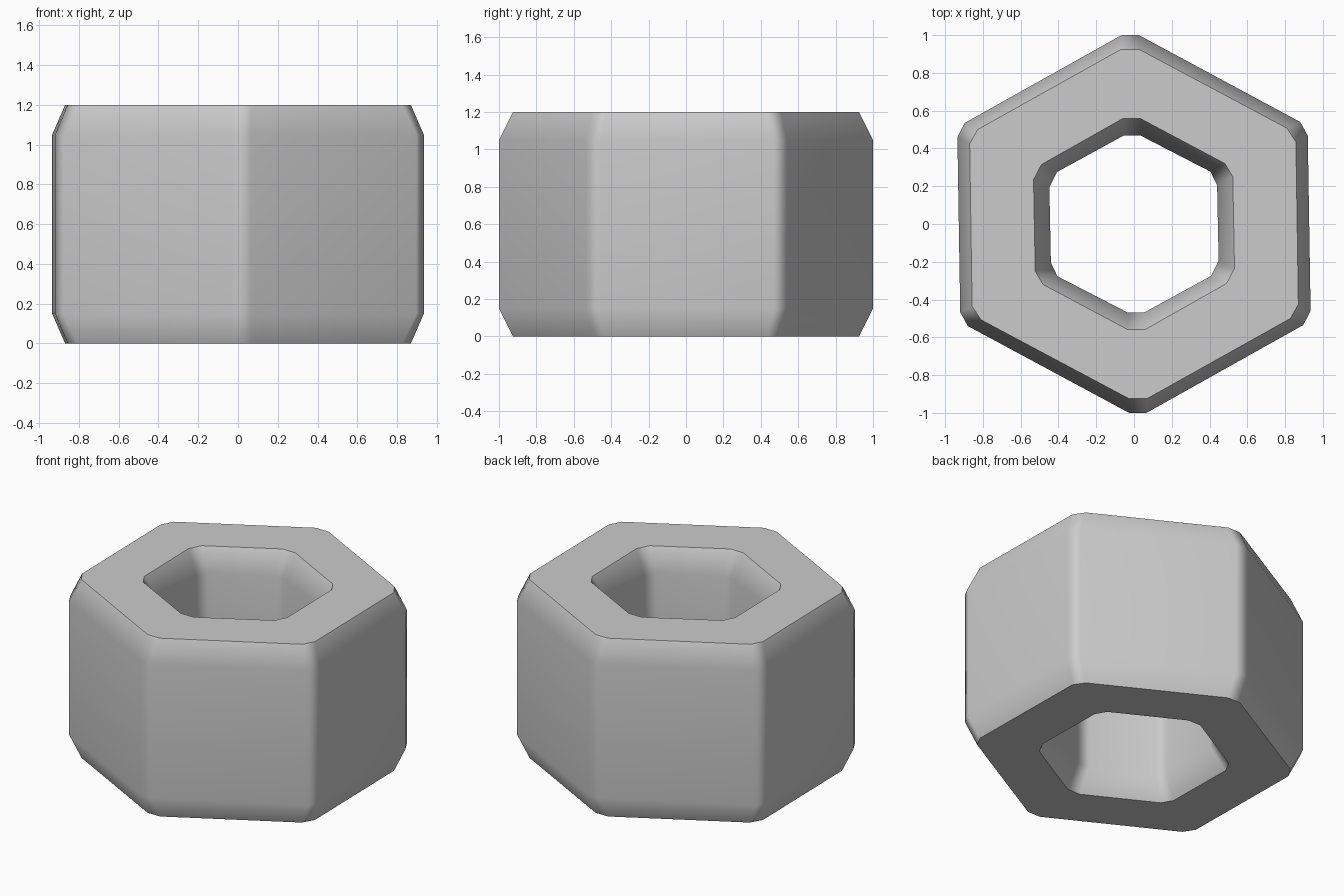
import bpy, bmesh, math

cube = bpy.data.objects.get("Cube")
if cube:
    bpy.data.objects.remove(cube, do_unlink=True)

HEIGHT, CHAMFER = 1.2, 0.15

# Half outlines: three blunted corners each, completed by a half turn
outer_side = [(0.935, -0.46), (0.92, 0.468), (0.88, 0.54), (0.026, 1.0), (-0.066, 1.0), (-0.896, 0.535)]
outer_rim = [(0.87, -0.425), (0.857, 0.435), (0.81, 0.507), (0.026, 0.925), (-0.068, 0.925), (-0.828, 0.5)]
hole_rim = [(0.532, -0.235), (0.523, 0.25), (0.482, 0.32), (0.035, 0.558), (-0.06, 0.558), (-0.49, 0.315)]
hole_side = [(0.448, -0.195), (0.44, 0.205), (0.405, 0.277), (0.035, 0.468), (-0.055, 0.468), (-0.408, 0.275)]

# Closed cross-section from outside bottom, up, through the hole and back
sections = [
    (outer_rim, 0), (outer_side, CHAMFER),
    (outer_side, HEIGHT - CHAMFER), (outer_rim, HEIGHT),
    (hole_rim, HEIGHT), (hole_side, HEIGHT - CHAMFER),
    (hole_side, CHAMFER), (hole_rim, 0),
]


def ring(bm, half, z):
    outline = half + [(-x, -y) for x, y in half]
    return [bm.verts.new((x, y, z)) for x, y in outline]


# Hexagonal nut body
bm = bmesh.new()
rings = [ring(bm, half, z) for half, z in sections]
for a, b in zip(rings, rings[1:] + rings[:1]):
    for i in range(len(a)):
        j = (i + 1) % len(a)
        bm.faces.new((a[i], a[j], b[j], b[i]))
bmesh.ops.recalc_face_normals(bm, faces=bm.faces)
mesh = bpy.data.meshes.new("hex_nut")
bm.to_mesh(mesh)
bm.free()
nut = bpy.data.objects.new("hex_nut", mesh)
bpy.context.collection.objects.link(nut)

# Plain grey steel
steel = bpy.data.materials.new("grey_steel")
steel.use_nodes = True
colour = (0.6, 0.6, 0.6, 1)
steel.diffuse_color = colour
steel.node_tree.nodes["Principled BSDF"].inputs["Base Color"].default_value = colour
mesh.materials.append(steel)

# Soft chamfers, crisp rims around the flat ends
bpy.ops.object.select_all(action="DESELECT")
nut.select_set(True)
bpy.context.view_layer.objects.active = nut
bpy.ops.object.shade_smooth_by_angle(angle=math.radians(32))
weighted = nut.modifiers.new("weighted_normals", "WEIGHTED_NORMAL")
weighted.keep_sharp = True
